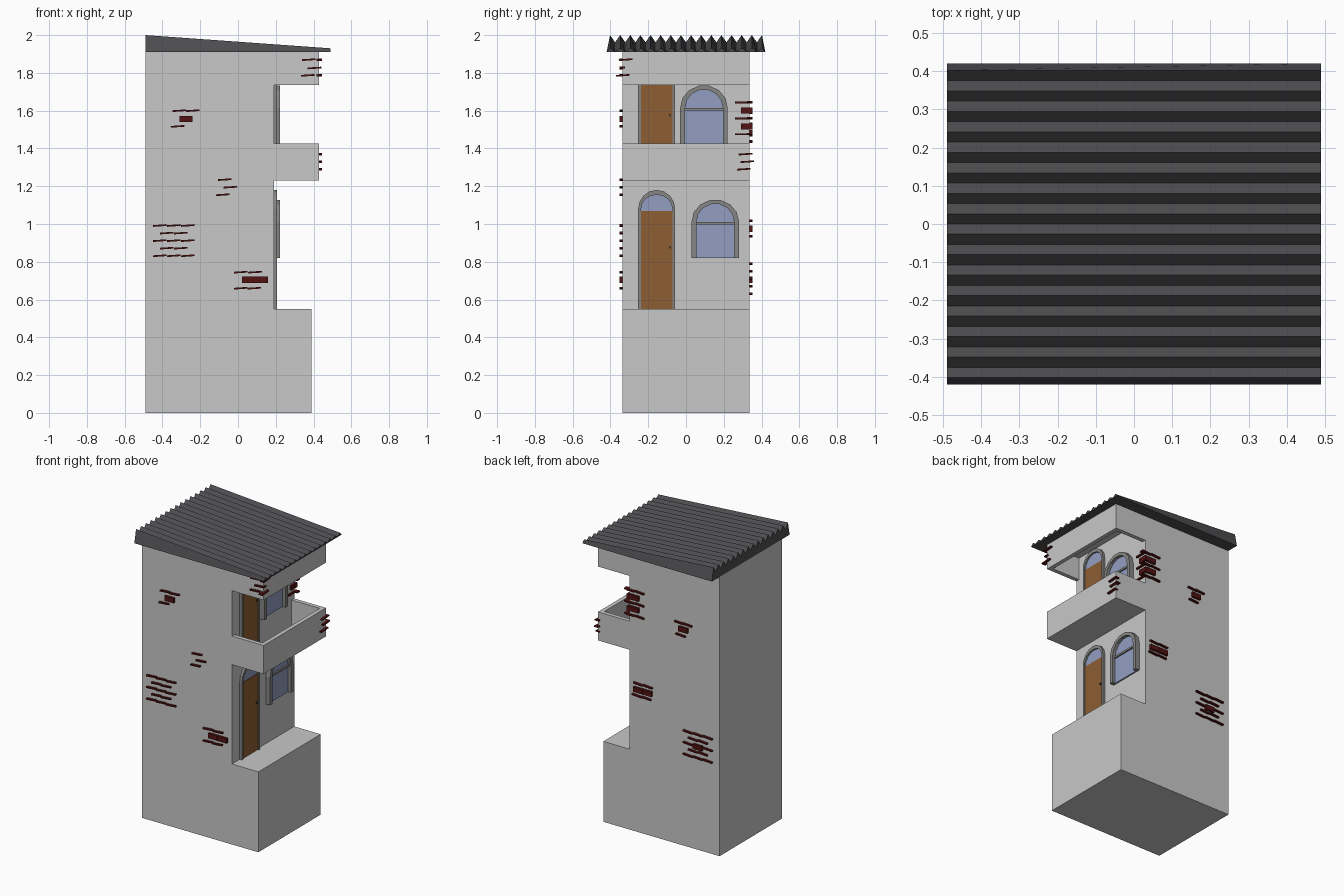
import bpy, bmesh, math
from mathutils import Matrix

if "Cube" in bpy.data.objects:
    bpy.data.objects.remove(bpy.data.objects["Cube"])


def mat(name, r, g, b):
    m = bpy.data.materials.new(name)
    m.diffuse_color = (r, g, b, 1)
    m.use_nodes = True
    m.node_tree.nodes["Principled BSDF"].inputs["Base Color"].default_value = m.diffuse_color
    return m


PLASTER = mat("grey plaster", 0.58, 0.58, 0.58)
ROOF = mat("dark roofing", 0.075, 0.075, 0.082)
FRAME = mat("grey frame", 0.24, 0.24, 0.235)
WOOD = mat("brown wood", 0.27, 0.11, 0.032)
GLASS = mat("blue glass", 0.29, 0.34, 0.53)
BRICK = mat("dark red brick", 0.085, 0.006, 0.006)
KNOB = mat("dark metal", 0.05, 0.04, 0.03)


def finish(name, bm, material):
    bmesh.ops.recalc_face_normals(bm, faces=bm.faces)
    me = bpy.data.meshes.new(name)
    bm.to_mesh(me)
    bm.free()
    me.materials.append(material)
    ob = bpy.data.objects.new(name, me)
    bpy.context.collection.objects.link(ob)
    return ob


def prism(name, pts, axis, lo, hi, material):
    """Extrude a 2D outline along axis x, y or z between lo and hi."""
    place = {"x": lambda p, t: (t, p[0], p[1]),
             "y": lambda p, t: (p[0], t, p[1]),
             "z": lambda p, t: (p[0], p[1], t)}[axis]
    bm = bmesh.new()
    a = [bm.verts.new(place(p, lo)) for p in pts]
    b = [bm.verts.new(place(p, hi)) for p in pts]
    bm.faces.new(a)
    bm.faces.new(b)
    for i in range(len(pts)):
        j = (i + 1) % len(pts)
        bm.faces.new((a[i], a[j], b[j], b[i]))
    return finish(name, bm, material)


def rect(a0, a1, b0, b1):
    return [(a0, b0), (a1, b0), (a1, b1), (a0, b1)]


def arch(cy, half, z0, spring, rise, n):
    """Outline with straight sides and a faceted arched top."""
    top = [(cy + half * math.cos(math.pi * i / n),
            spring + rise * math.sin(math.pi * i / n)) for i in range(n + 1)]
    return [(cy + half, z0)] + top + [(cy - half, z0)]


Y0, Y1, XW = -0.337, 0.337, 0.19

# Tower with the porch block at its foot
prism("tower", [(-0.49, 0), (0.39, 0), (0.39, 0.55), (XW, 0.55), (XW, 1.91), (-0.49, 1.91)],
      "y", Y0, Y1, PLASTER)

# Balcony and canopy: a three-sided wall with a floor or a ceiling
t = 0.028
wall = [(XW, Y0), (0.43, Y0), (0.43, Y1), (XW, Y1), (XW, Y1 - t),
        (0.43 - t, Y1 - t), (0.43 - t, Y0 + t), (XW, Y0 + t)]
slab = rect(XW, 0.43, Y0, Y1)
prism("balcony_parapet", wall, "z", 1.25, 1.425, PLASTER)
prism("balcony_floor", slab, "z", 1.23, 1.25, PLASTER)
prism("canopy_fascia", wall, "z", 1.735, 1.89, PLASTER)
prism("canopy_ceiling", slab, "z", 1.89, 1.91, PLASTER)

# Corrugated wedge roof, high at -x and low at +x
N, RY = 16, 0.402
bm = bmesh.new()
rings = []
for x, peak, valley in ((-0.49, 2.0, 1.962), (0.49, 1.93, 1.913)):
    ring = [bm.verts.new((x, -0.42, 1.91))]
    for i in range(2 * N - 1):
        y = -RY + 2 * RY * i / (2 * N - 2)
        ring.append(bm.verts.new((x, y, valley if i % 2 else peak)))
    ring.append(bm.verts.new((x, 0.42, 1.91)))
    rings.append(ring)
    bm.faces.new(ring)
for i in range(len(rings[0])):
    j = (i + 1) % len(rings[0])
    bm.faces.new((rings[0][i], rings[0][j], rings[1][j], rings[1][i]))
finish("corrugated_roof", bm, ROOF)


def door(tag, z):
    cy = -0.155
    outer = arch(cy, 0.098, z, z + 0.53, 0.1, 8)
    inner = arch(cy, 0.083, z, z + 0.53, 0.075, 8)
    prism(tag + "_door_frame", outer + inner[::-1], "x", 0.185, 0.207, FRAME)
    prism(tag + "_door_fanlight", arch(cy, 0.083, z + 0.52, z + 0.53, 0.075, 8),
          "x", 0.185, 0.196, GLASS)
    prism(tag + "_door_panel", rect(cy - 0.084, cy + 0.084, z, z + 0.52),
          "x", 0.185, 0.2, WOOD)
    prism(tag + "_door_knob", rect(cy + 0.066, cy + 0.076, z + 0.32, z + 0.333),
          "x", 0.2, 0.206, KNOB)


def window(tag, cy, z):
    outer = arch(cy, 0.126, z, z + 0.19, 0.12, 7)
    inner = arch(cy, 0.1, z, z + 0.19, 0.097, 7)
    prism(tag + "_window_frame", outer + inner[::-1], "x", 0.185, 0.222, FRAME)
    prism(tag + "_window_glass", inner, "x", 0.185, 0.2, GLASS)
    prism(tag + "_window_bar", rect(cy - 0.1, cy + 0.1, z + 0.177, z + 0.19),
          "x", 0.2, 0.21, FRAME)


door("lower", 0.55)
door("upper", 1.25)
window("lower", 0.155, 0.82)
window("upper", 0.095, 1.425)


def bricks(name, side, whole, slivers):
    """Exposed bricks: whole ones and thin tilted edges, on the front, back or right."""
    bm = bmesh.new()
    turn = {"front": Matrix.Translation((0, Y0, 0)),
            "back": Matrix.Translation((0, Y1, 0)),
            "right": Matrix.Translation((0.43, 0, 0)) @ Matrix.Rotation(math.pi / 2, 4, "Z")}[side]
    for kind, places in (((0.068, 0.03, 0.034), whole), ((0.072, 0.03, 0.009), slivers)):
        for u, z in places:
            tilt = -0.07 if kind[2] < 0.02 else 0
            bmesh.ops.create_cube(bm, size=1, matrix=turn @ Matrix.Translation((u, 0, z))
                                  @ Matrix.Rotation(tilt, 4, "Y") @ Matrix.Diagonal((*kind, 1)))
    finish(name, bm, BRICK)


def courses(cx, cz, rows, n, dz=0.04):
    """Staggered brick courses centred on cx, cz."""
    return [(cx + 0.074 * (i - (n - 1 - r % 2) / 2), cz + dz * (r - (rows - 1) / 2))
            for r in range(rows) for i in range(n - r % 2)]


# Bricks on the front wall
bricks("front_bricks", "front", [(-0.275, 1.556), (0.055, 0.704), (0.125, 0.704)],
       courses(-0.34, 0.912, 5, 3) +
       [(-0.31, 1.6), (-0.24, 1.6), (-0.32, 1.517), (-0.07, 1.235), (-0.04, 1.195),
        (-0.08, 1.155), (0.015, 0.745), (0.09, 0.745), (0.015, 0.66), (0.085, 0.66),
        (0.375, 1.87), (0.405, 1.826), (0.37, 1.787)])

# Bricks on the back wall
bricks("back_bricks", "back",
       [(-0.22, 1.48), (0.05, 0.975), (0.12, 0.975), (-0.33, 0.705),
        (0.15, 1.6), (0.15, 1.52)],
       courses(-0.33, 0.71, 5, 3) + courses(0.15, 1.56, 5, 2, 0.042) +
       [(-0.19, 1.52), (-0.25, 1.52), (-0.2, 1.437), (0.05, 1.017), (0.12, 1.017),
        (0.06, 0.935), (0.13, 0.935)])

# Bricks on the balcony and canopy faces, and wrapping the upper wall corner
bricks("balcony_bricks", "right", [],
       [(0.315, 1.37), (0.325, 1.33), (0.305, 1.29), (-0.32, 1.87), (-0.335, 1.787)])
for k in range(5):
    z = 1.475 + 0.042 * k
    h = 0.016 if k in (1, 3) else 0.005
    prism("corner_brick_%d" % (k + 1), rect(0.26 + 0.03 * (k % 2), 0.352, z - h, z + h),
          "x", 0.17, 0.203, BRICK)
